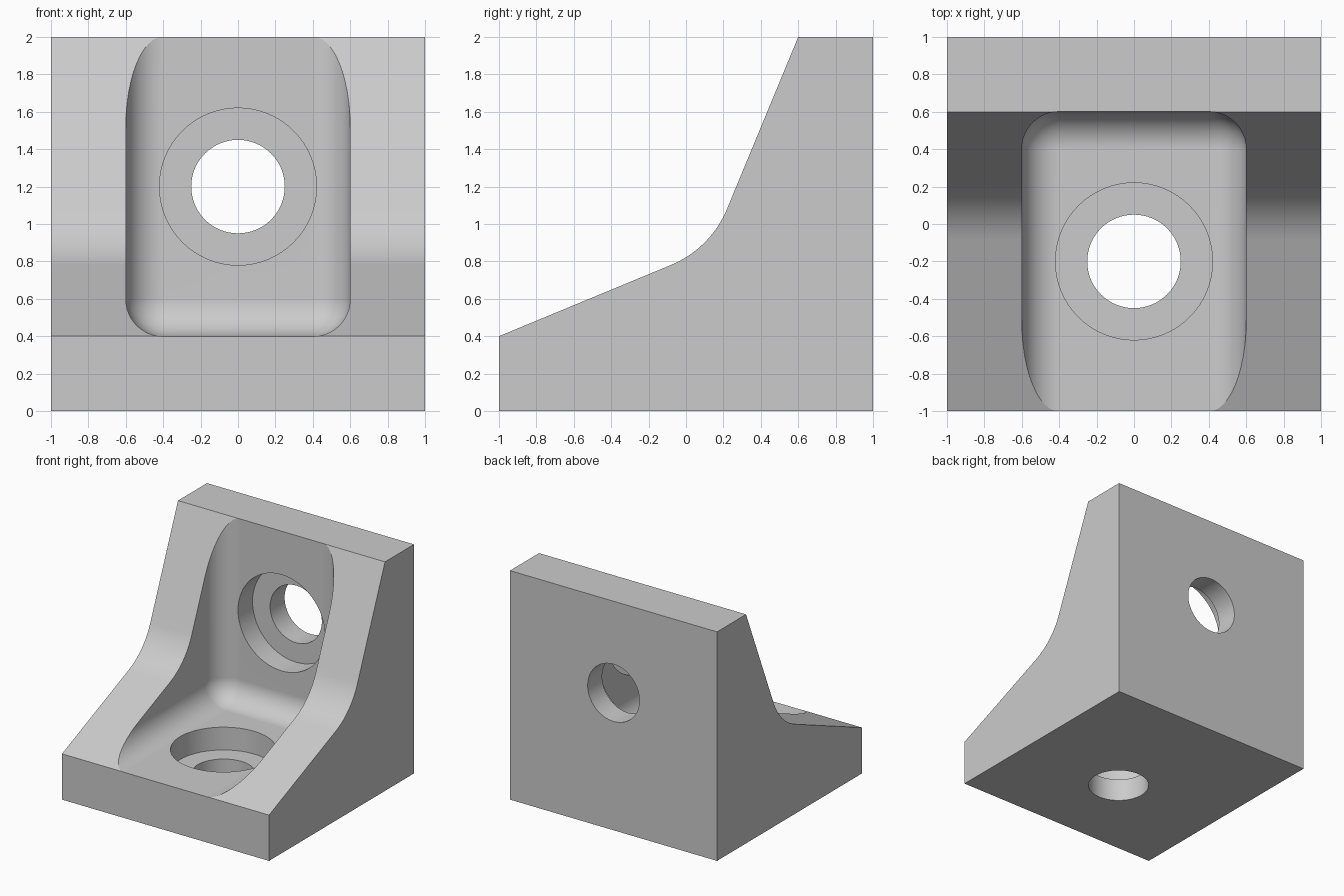
import bpy, bmesh, math
from mathutils import Matrix, Vector

if "Cube" in bpy.data.objects:
    bpy.data.objects.remove(bpy.data.objects["Cube"])

grey = bpy.data.materials.new("light_grey")
grey.diffuse_color = (0.6, 0.6, 0.6, 1)
grey.use_nodes = True
grey.node_tree.nodes["Principled BSDF"].inputs["Base Color"].default_value = grey.diffuse_color


def make_object(name, bm):
    bmesh.ops.recalc_face_normals(bm, faces=bm.faces)
    mesh = bpy.data.meshes.new(name)
    bm.to_mesh(mesh)
    bm.free()
    obj = bpy.data.objects.new(name, mesh)
    mesh.materials.append(grey)
    bpy.context.collection.objects.link(obj)
    return obj


def cylinder(name, radius, start, end):
    start, end = Vector(start), Vector(end)
    bm = bmesh.new()
    turn = (end - start).to_track_quat('Z', 'Y').to_matrix().to_4x4()
    bmesh.ops.create_cone(bm, cap_ends=True, segments=64, radius1=radius, radius2=radius,
                          depth=(end - start).length,
                          matrix=Matrix.Translation((start + end) / 2) @ turn)
    return make_object(name, bm)


# Bracket body: side profile with a concave arc between two slopes, extruded in x
slope = math.radians(22.5)
radius = 0.552
corner = Vector((0.1314, 0.8686))
centre = corner + Vector((-1, 1)).normalized() * radius / math.cos(slope)
profile = [(-1, 0), (-1, 0.4)]
for i in range(17):
    a = -math.pi / 2 + slope + math.radians(45) * i / 16
    profile.append((centre.x + radius * math.cos(a), centre.y + radius * math.sin(a)))
profile += [(0.6, 2), (1, 2), (1, 0)]

bm = bmesh.new()
face = bm.faces.new([bm.verts.new((-1, y, z)) for y, z in profile])
new = bmesh.ops.extrude_face_region(bm, geom=[face])["geom"]
bmesh.ops.translate(bm, vec=(2, 0, 0), verts=[v for v in new if isinstance(v, bmesh.types.BMVert)])
bracket = make_object("corner_bracket", bm)

# Pocket between the cheeks: rounded box open to the front and top
bm = bmesh.new()
lo, hi = Vector((-0.6, -1.8, 0.399)), Vector((0.6, 0.601, 2.8))
bmesh.ops.create_cube(bm, size=1, matrix=Matrix.Translation((lo + hi) / 2)
                      @ Matrix.Diagonal((*(hi - lo), 1)))
bmesh.ops.bevel(bm, geom=bm.edges[:], offset=0.2, segments=12, profile=0.5, affect='EDGES')
cutters = [make_object("pocket_cutter", bm)]

# Counterbored screw holes through the base and the back wall
cutters += [
    cylinder("base_counterbore", 0.42, (0, -0.2, 0.2), (0, -0.2, 0.55)),
    cylinder("wall_counterbore", 0.42, (0, 0.8, 1.2), (0, 0.45, 1.2)),
    cylinder("base_hole", 0.25, (0, -0.2, -0.2), (0, -0.2, 0.5)),
    cylinder("wall_hole", 0.25, (0, 1.2, 1.2), (0, 0.5, 1.2)),
]

bpy.context.view_layer.objects.active = bracket
bracket.select_set(True)
for cutter in cutters:
    cutter.hide_render = True
    mod = bracket.modifiers.new(cutter.name, 'BOOLEAN')
    mod.operation = 'DIFFERENCE'
    mod.solver = 'EXACT'
    mod.object = cutter
    bpy.ops.object.modifier_apply(modifier=mod.name)
    bpy.data.objects.remove(cutter)

# Smooth fillets and bores, crisp outer edges
bpy.ops.object.shade_smooth_by_angle(angle=math.radians(20))
weighted = bracket.modifiers.new("flat_face_normals", 'WEIGHTED_NORMAL')
weighted.keep_sharp = True
